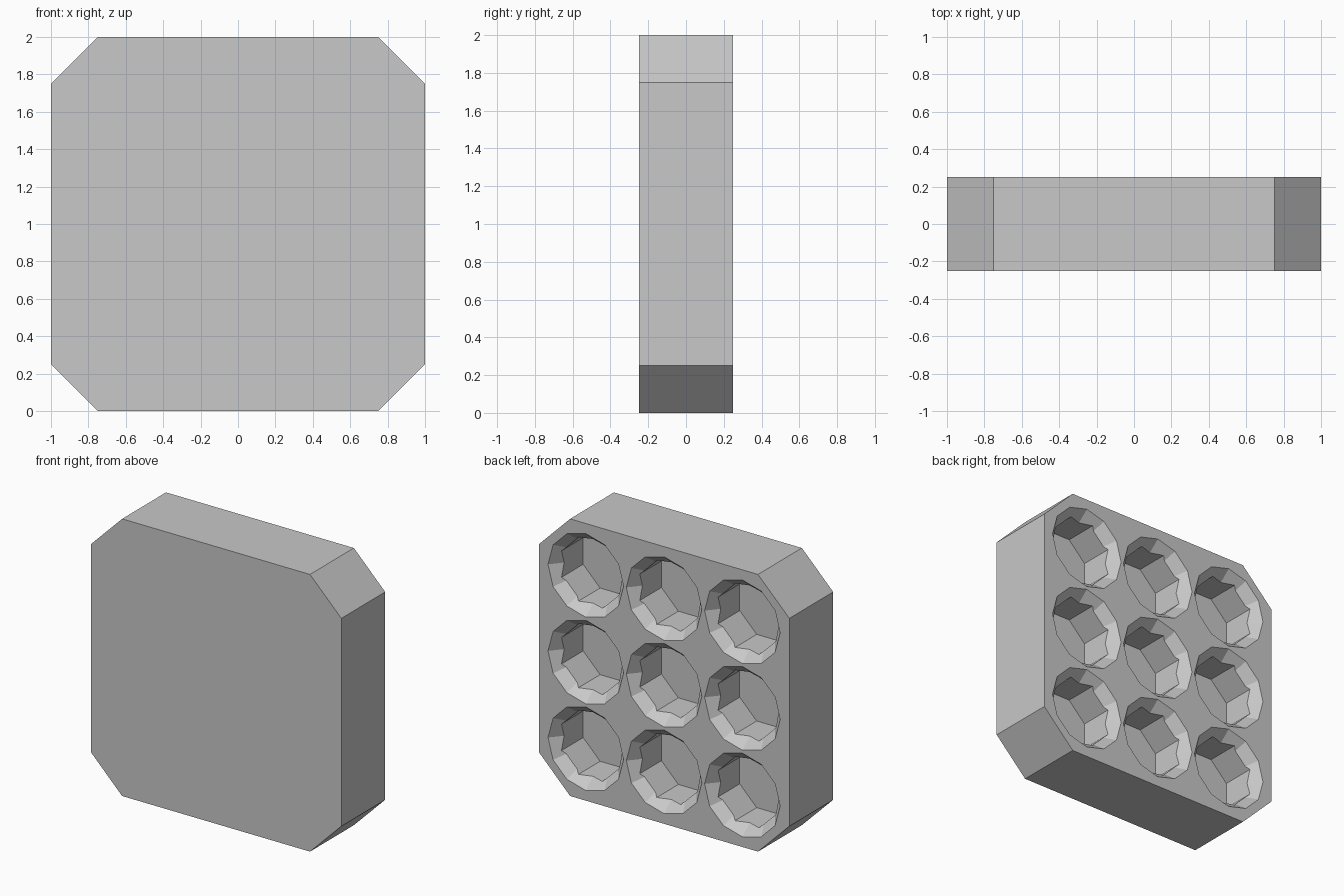
import bpy
import bmesh
from math import radians
from mathutils import Matrix

cube = bpy.data.objects.get("Cube")
if cube:
    bpy.data.objects.remove(cube, do_unlink=True)

HALF, CUT, DEPTH = 1.0, 0.25, 0.25    # half width, corner cut, half thickness
PITCH = 0.625                         # spacing of the tubes

grey = bpy.data.materials.new("plain_grey")
grey.use_nodes = True
grey.diffuse_color = (0.58, 0.58, 0.58, 1)
grey.node_tree.nodes["Principled BSDF"].inputs["Base Color"].default_value = grey.diffuse_color


def make_object(name, bm):
    bmesh.ops.recalc_face_normals(bm, faces=bm.faces)
    mesh = bpy.data.meshes.new(name)
    bm.to_mesh(mesh)
    bm.free()
    mesh.materials.append(grey)
    obj = bpy.data.objects.new(name, mesh)
    bpy.context.collection.objects.link(obj)
    return obj


def tube_cutters(name, sides, turn, y_in, r_in, y_out, r_out):
    """Three by three grid of cones lying along y."""
    bm = bmesh.new()
    for col in (-1, 0, 1):
        for row in (-1, 0, 1):
            place = (Matrix.Translation((col * PITCH, (y_in + y_out) / 2, HALF + row * PITCH))
                     @ Matrix.Rotation(radians(-90), 4, "X")
                     @ Matrix.Rotation(radians(turn), 4, "Z"))
            bmesh.ops.create_cone(bm, cap_ends=True, segments=sides, radius1=r_in,
                                  radius2=r_out, depth=y_out - y_in, matrix=place)
    obj = make_object(name, bm)
    obj.hide_render = True
    return obj


# Block with cut corners
bm = bmesh.new()
near = HALF - CUT
outline = []
for sx, sz in ((1, 1), (-1, 1), (-1, -1), (1, -1)):
    pair = [(sx * HALF, sz * near), (sx * near, sz * HALF)]
    outline += pair if sx * sz > 0 else pair[::-1]
face = bm.faces.new([bm.verts.new((x, -DEPTH, HALF + z)) for x, z in outline])
grown = bmesh.ops.extrude_face_region(bm, geom=[face])["geom"]
bmesh.ops.translate(bm, vec=(0, 2 * DEPTH, 0),
                    verts=[v for v in grown if isinstance(v, bmesh.types.BMVert)])
block = make_object("pod_block", bm)

# Octagonal bores, then flared mouths, sunk into the back
cutters = [
    tube_cutters("bore_cutter", 8, 22.5, -0.05, 0.25, 0.27, 0.25),
    tube_cutters("mouth_cutter", 12, 0, 0.16, 0.225, 0.26, 0.31),
]
bpy.context.view_layer.objects.active = block
for cutter in cutters:
    mod = block.modifiers.new(cutter.name, "BOOLEAN")
    mod.operation = "DIFFERENCE"
    mod.solver = "EXACT"
    mod.object = cutter
    bpy.ops.object.modifier_apply(modifier=mod.name)
    bpy.data.objects.remove(cutter, do_unlink=True)
